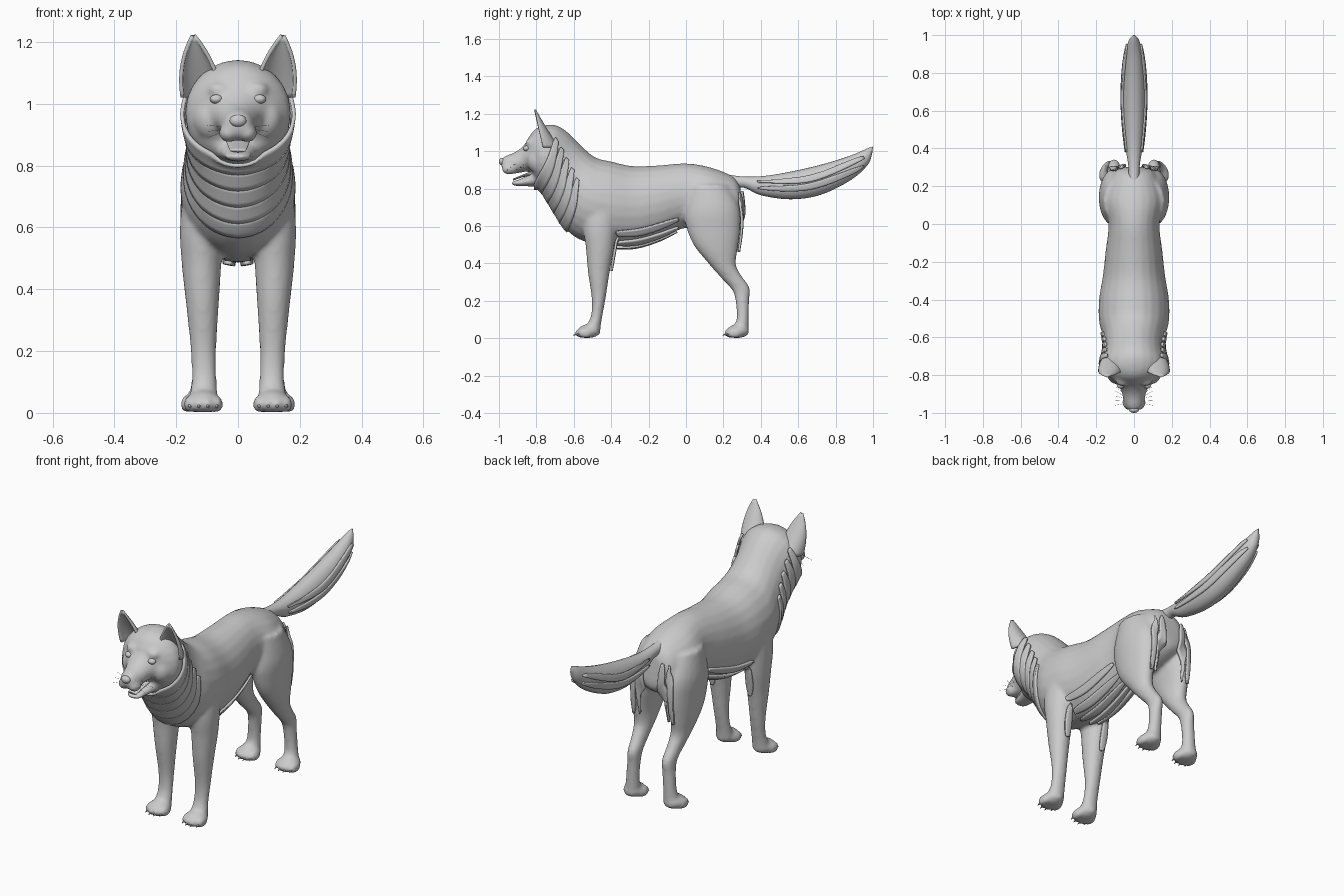
import bpy, bmesh, math
from mathutils import Vector, Matrix

if "Cube" in bpy.data.objects:
    bpy.data.objects.remove(bpy.data.objects["Cube"], do_unlink=True)

grey = bpy.data.materials.new("plain grey")
grey.use_nodes = True
grey.diffuse_color = (0.6, 0.6, 0.6, 1)
grey.node_tree.nodes["Principled BSDF"].inputs["Base Color"].default_value = grey.diffuse_color


def finish(name, bm):
    """Turn a bmesh into a smooth shaded object."""
    bmesh.ops.recalc_face_normals(bm, faces=bm.faces)
    mesh = bpy.data.meshes.new(name)
    bm.to_mesh(mesh)
    bm.free()
    mesh.materials.append(grey)
    for polygon in mesh.polygons:
        polygon.use_smooth = True
    obj = bpy.data.objects.new(name, mesh)
    bpy.context.collection.objects.link(obj)
    return obj


def spline(points, steps):
    """Catmull-Rom interpolation through points of any dimension."""
    points = [Vector(p) for p in points]
    result = []
    for i in range(len(points) - 1):
        a, b = points[max(i - 1, 0)], points[i]
        c, d = points[i + 1], points[min(i + 2, len(points) - 1)]
        for k in range(steps):
            t = k / steps
            result.append(b + (c - a) * (t / 2) + (a * 2 - b * 5 + c * 4 - d) * (t * t / 2)
                          + (b * 3 - a - c * 3 + d) * (t ** 3 / 2))
    return result + [points[-1]]


def loft(bm, stations, side=1, sides=24, steps=5):
    """Skin ellipses; station = y, z of one end, y, z of other end, half width, centre x."""
    rings = []
    for y1, z1, y2, z2, width, x in spline(stations, steps):
        one, two = Vector((x * side, y1, z1)), Vector((x * side, y2, z2))
        ring = []
        for k in range(sides):
            a = math.tau * k / sides
            p = (one + two) / 2 + (one - two) / 2 * math.cos(a)
            ring.append(bm.verts.new(p + Vector((width * math.sin(a), 0, 0))))
        rings.append(ring)
    for lower, upper in zip(rings, rings[1:]):
        for k in range(sides):
            n = (k + 1) % sides
            bm.faces.new((lower[k], lower[n], upper[n], upper[k]))
    bm.faces.new(rings[0])
    bm.faces.new(rings[-1])


def ball(bm, centre, radii):
    matrix = Matrix.Translation(centre) @ Matrix.Diagonal((*radii, 1))
    bmesh.ops.create_uvsphere(bm, u_segments=20, v_segments=12, radius=1, matrix=matrix)


# Trunk, neck and skull
skin = bmesh.new()
trunk = [(.29, .81, .30, .72, .05, 0), (.25, .865, .29, .62, .11, 0), (.13, .914, .15, .56, .16, 0),
         (0, .935, 0, .59, .135, 0), (-.14, .925, -.14, .53, .15, 0), (-.28, .92, -.27, .49, .165, 0),
         (-.4, .945, -.4, .49, .185, 0), (-.48, .965, -.55, .52, .185, 0), (-.54, 1.01, -.64, .58, .165, 0),
         (-.6, 1.07, -.69, .66, .155, 0), (-.65, 1.115, -.73, .73, .16, 0), (-.7, 1.14, -.765, .79, .17, 0),
         (-.76, 1.138, -.79, .82, .165, 0), (-.81, 1.115, -.81, .84, .135, 0), (-.85, 1.06, -.835, .91, .09, 0)]
loft(skin, trunk)

# Muzzle and open lower jaw
loft(skin, [(-.81, 1.08, -.79, .89, .12, 0), (-.85, 1.05, -.83, .895, .095, 0), (-.885, 1.015, -.87, .888, .07, 0),
            (-.92, .992, -.92, .88, .058, 0), (-.965, .975, -.965, .888, .045, 0), (-.99, .955, -.985, .91, .026, 0)])
loft(skin, [(-.79, .9, -.77, .81, .085, 0), (-.85, .868, -.84, .812, .055, 0),
            (-.91, .843, -.915, .815, .04, 0), (-.932, .838, -.932, .824, .02, 0)])

# Legs, paws, cheeks and brows, on both sides
front_leg = [(-.54, .76, -.34, .76, .06, .115), (-.55, .6, -.37, .6, .07, .118), (-.535, .48, -.385, .48, .064, .118),
             (-.525, .36, -.41, .34, .053, .115), (-.505, .22, -.43, .21, .042, .112), (-.505, .14, -.445, .13, .04, .11),
             (-.52, .09, -.455, .07, .042, .11), (-.55, .05, -.46, .02, .05, .112)]
hind_leg = [(.01, .82, .23, .82, .08, .08), (-.01, .68, .285, .7, .085, .1), (0, .6, .29, .58, .075, .108),
            (.04, .5, .275, .47, .06, .115), (.12, .4, .268, .39, .048, .112), (.19, .32, .3, .33, .038, .108),
            (.245, .26, .34, .27, .034, .105), (.265, .2, .338, .2, .033, .108), (.27, .1, .335, .09, .036, .115),
            (.24, .05, .335, .02, .045, .12)]
claws = bmesh.new()
for side in (-1, 1):
    loft(skin, front_leg, side)
    loft(skin, hind_leg, side)
    for x, y in ((.112, -.52), (.122, .278)):
        ball(skin, (x * side, y, .038), (.055, .06, .037))
        for k in range(4):
            shift = (k - 1.5) * .029
            toe = Vector((x * side + shift, y - .04 + abs(shift) * .5, .028))
            ball(skin, toe, (.02, .042, .028))
            tip = Matrix.Translation(toe + Vector((0, -.04, -.008))) @ Matrix.Rotation(math.radians(110), 4, "X")
            bmesh.ops.create_cone(claws, cap_ends=True, segments=8, radius1=.007, radius2=.001, depth=.022, matrix=tip)
    ball(skin, (.085 * side, -.79, .95), (.06, .06, .07))
    ball(skin, (.06 * side, -.825, 1.045), (.04, .035, .025))
    ball(skin, (.03 * side, -.945, .905), (.032, .04, .03))
body = finish("body", skin)
remesh = body.modifiers.new("blend", "REMESH")
remesh.mode = "VOXEL"
remesh.voxel_size = .01
remesh.use_smooth_shade = True
soften = body.modifiers.new("soften", "SMOOTH")
soften.factor = .5
soften.iterations = 6
finish("claws", claws)

# Nose, tongue and eyes
nose = bmesh.new()
ball(nose, (0, -.982, .945), (.027, .018, .02))
finish("nose", nose)
tongue = bmesh.new()
loft(tongue, [(-.81, .9, -.81, .87, .04, 0), (-.87, .876, -.87, .862, .035, 0), (-.925, .853, -.925, .843, .026, 0)])
finish("tongue", tongue)
eyes = bmesh.new()
for side in (-1, 1):
    ball(eyes, (.07 * side, -.853, 1.015), (.021, .018, .015))
finish("eyes", eyes)

# Cupped ears, open to the front
for side, label in ((-1, "right"), (1, "left")):
    ear = bmesh.new()
    rows = []
    for i in range(13):
        t = i / 12
        width, depth = .06 * (1 - t ** 2.3) + .003, .075 * (1 - t) ** 1.1 + .003
        rows.append([ear.verts.new((side * (.117 + .027 * t + width * math.cos(math.pi * k / 14)),
                                    -.765 - .045 * t + depth * math.sin(math.pi * k / 14), 1.02 + .2 * t))
                     for k in range(15)])
    for low, high in zip(rows, rows[1:]):
        for k in range(14):
            ear.faces.new((low[k], low[k + 1], high[k + 1], high[k]))
    shell = finish(label + "_ear", ear).modifiers.new("thickness", "SOLIDIFY")
    shell.thickness = .012
    shell.offset = 0

# Bushy tail
tail = bmesh.new()
loft(tail, [(.2, .88, .24, .79, .03, 0), (.3, .865, .31, .805, .03, 0), (.42, .868, .4, .765, .045, 0),
            (.58, .895, .56, .743, .06, 0), (.74, .933, .72, .767, .062, 0), (.88, .977, .88, .845, .05, 0),
            (.97, 1.015, .97, .925, .028, 0), (1, 1.025, .995, .985, .006, 0)])
tail = finish("tail", tail)


def lock(name, path, across, target, lift=.006):
    """Pointed lock of fur that lies along the target surface."""
    bm = bmesh.new()
    points = spline(path, 8)
    rows = []
    for i, p in enumerate(points):
        size = math.sin(math.pi * (.04 + .92 * i / (len(points) - 1))) ** .6
        rows.append([bm.verts.new(p + Vector(across) * size * (k / 2 - 1)) for k in range(5)])
    for low, high in zip(rows, rows[1:]):
        for k in range(4):
            bm.faces.new((low[k], low[k + 1], high[k + 1], high[k]))
    obj = finish(name, bm)
    wrap = obj.modifiers.new("lie on fur", "SHRINKWRAP")
    wrap.target = target
    wrap.wrap_mode = "ABOVE_SURFACE"
    wrap.offset = lift
    thick = obj.modifiers.new("thickness", "SOLIDIFY")
    thick.thickness = .012
    thick.offset = 0


# Layered ruff around the throat and face
for i in range(5):
    drop, back = .055 * i, .028 * i
    half = [(.15, -.69 + back, 1.07 - drop), (.175, -.72 + back, .95 - drop), (.12, -.76 + back, .85 - drop)]
    mirrored = [(-x, y, z) for x, y, z in reversed(half)]
    lock("ruff_layer", half + [(0, -.785 + back, .8 - drop)] + mirrored, (0, .028, -.022), body, .012 - .002 * i)

# Fur locks on the rump, elbows, belly and under the tail
for side in (-1, 1):
    for x in (.07, .12):
        lock("rump_lock", [(x * side, .31, .79), (x * side, .33, .65), (x * side, .3, .46)], (.022, 0, 0), body, .012)
    lock("elbow_lock", [(.12 * side, -.36, .54), (.12 * side, -.385, .45), (.115 * side, -.4, .36)], (.02, 0, 0), body, .01)
    for x, z in ((.03, .48), (.08, .52), (.13, .57)):
        lock("belly_lock", [(x * side, -.39, z), (x * side, -.24, z), (x * side * .8, -.04, z + .07)],
             (.02, 0, .012 * side), body, .008)
    for z in (.8, .845):
        lock("tail_lock", [(.06 * side, .38, z), (.07 * side, .66, z + .01), (.03 * side, .95, z + .12)],
             (0, -.008, .018), tail, .003)

# Whiskers
whiskers = bpy.data.curves.new("whiskers", "CURVE")
whiskers.dimensions = "3D"
whiskers.bevel_depth = .0006
for side in (-1, 1):
    for k in range(6):
        hair = whiskers.splines.new("POLY")
        hair.points.add(1)
        hair.points[0].co = (.045 * side, -.95 + .012 * k, .91 + .008 * (k % 3), 1)
        hair.points[1].co = (.1 * side, -.96 + .025 * k, .89 + .02 * (k % 3), 1)
whiskers.materials.append(grey)
bpy.context.collection.objects.link(bpy.data.objects.new("whiskers", whiskers))
